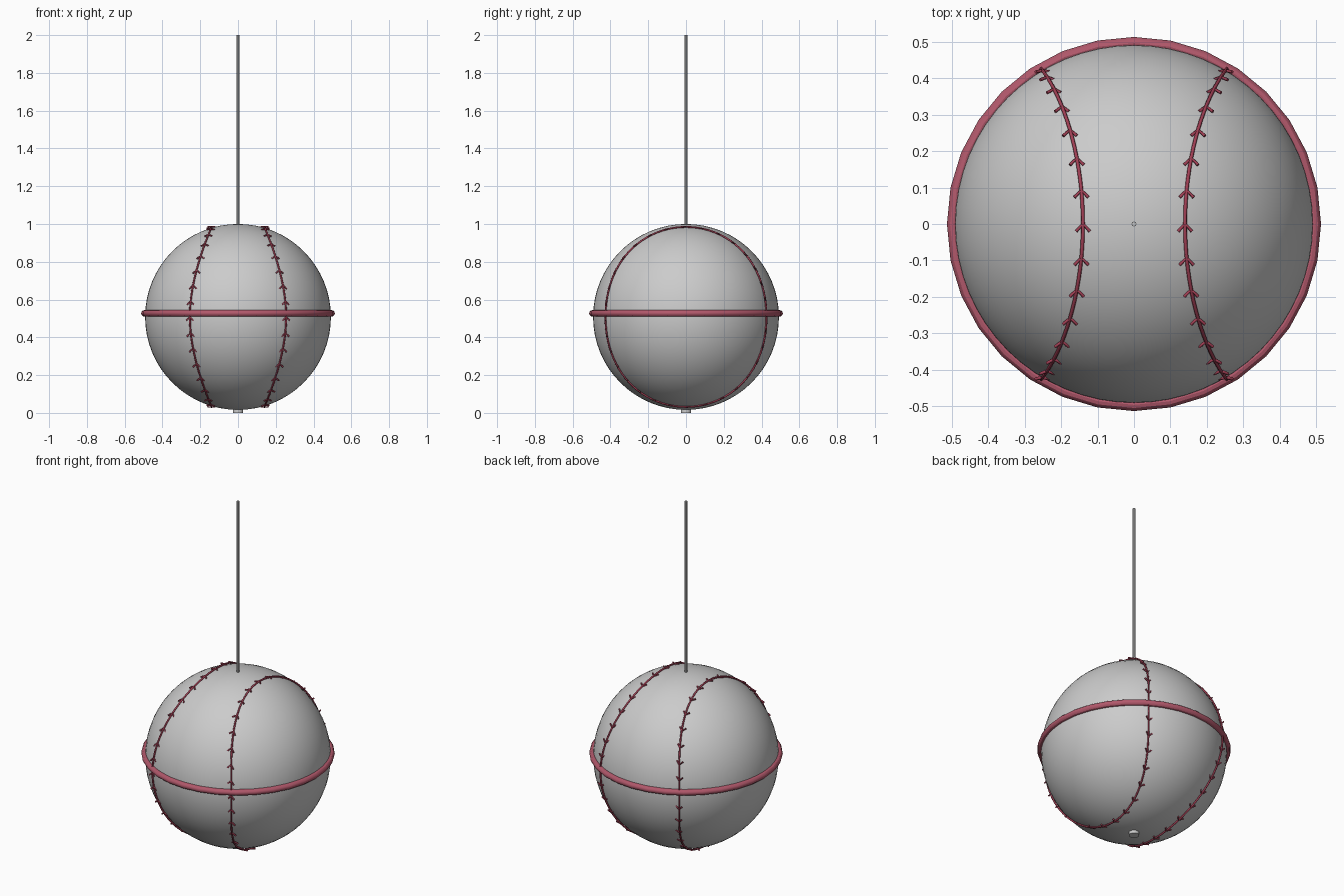
import bpy
from math import sin, cos, pi, sqrt
from mathutils import Vector

if "Cube" in bpy.data.objects:
    bpy.data.objects.remove(bpy.data.objects["Cube"])

CENTER = Vector((0, 0, 0.508))
R = 0.492
SEAM_R = 0.497


def material(name, rgb):
    m = bpy.data.materials.new(name)
    m.diffuse_color = (*rgb, 1)
    m.use_nodes = True
    m.node_tree.nodes["Principled BSDF"].inputs["Base Color"].default_value = m.diffuse_color
    return m


def finish(name, mat=None):
    ob = bpy.context.object
    ob.name = name
    if mat:
        ob.data.materials.append(mat)
    bpy.ops.object.shade_smooth_by_angle()
    return ob


def rod(name, radius, z0, z1, sides):
    bpy.ops.mesh.primitive_cylinder_add(vertices=sides, radius=radius, depth=z1 - z0,
                                        location=(0, 0, (z0 + z1) / 2))
    return finish(name)


def seam_point(t, side):
    # closed loop over the ball, narrow at the poles and wide at the equator
    x = 0.1975 - 0.0575 * cos(2 * t)
    r = sqrt(SEAM_R ** 2 - x * x)
    return CENTER + Vector((side * x, r * sin(t), r * cos(t)))


def thread(name, lines, radius, closed, mat):
    cu = bpy.data.curves.new(name, 'CURVE')
    cu.dimensions = '3D'
    cu.bevel_depth = radius
    cu.bevel_resolution = 1
    cu.use_fill_caps = True
    for pts in lines:
        sp = cu.splines.new('POLY')
        sp.points.add(len(pts) - 1)
        for p, co in zip(sp.points, pts):
            p.co = (*co, 1)
        sp.use_cyclic_u = closed
    cu.materials.append(mat)
    ob = bpy.data.objects.new(name, cu)
    bpy.context.collection.objects.link(ob)


ring_red = material("ring_red", (0.45, 0.10, 0.15))
thread_red = material("thread_red", (0.36, 0.05, 0.09))

# Ball
bpy.ops.mesh.primitive_uv_sphere_add(segments=64, ring_count=32, radius=R, location=CENTER)
finish("ball")

# Equator ring
bpy.ops.mesh.primitive_torus_add(major_segments=32, minor_segments=12, major_radius=0.496,
                                 minor_radius=0.017, location=(0, 0, 0.527))
finish("equator_ring", ring_red)

# Hanging cord and bottom stud
rod("cord", 0.007, 0.95, 2.0, 8)
rod("bottom_stud", 0.027, 0.0, 0.03, 20)

# Seams with V-shaped stitches, all pointing the same way round
for side, label in ((-1, "left"), (1, "right")):
    loop = [seam_point(2 * pi * i / 96, side) for i in range(96)]
    thread(label + "_seam", [loop], 0.005, True, thread_red)
    legs = []
    for i in range(32):
        t = 2 * pi * i / 32
        apex = seam_point(t, side)
        back = Vector((0, -cos(t), sin(t))) * 0.02
        legs.append([apex + back + Vector((-0.019, 0, 0)), apex,
                     apex + back + Vector((0.019, 0, 0))])
    thread(label + "_stitches", legs, 0.0045, False, thread_red)
